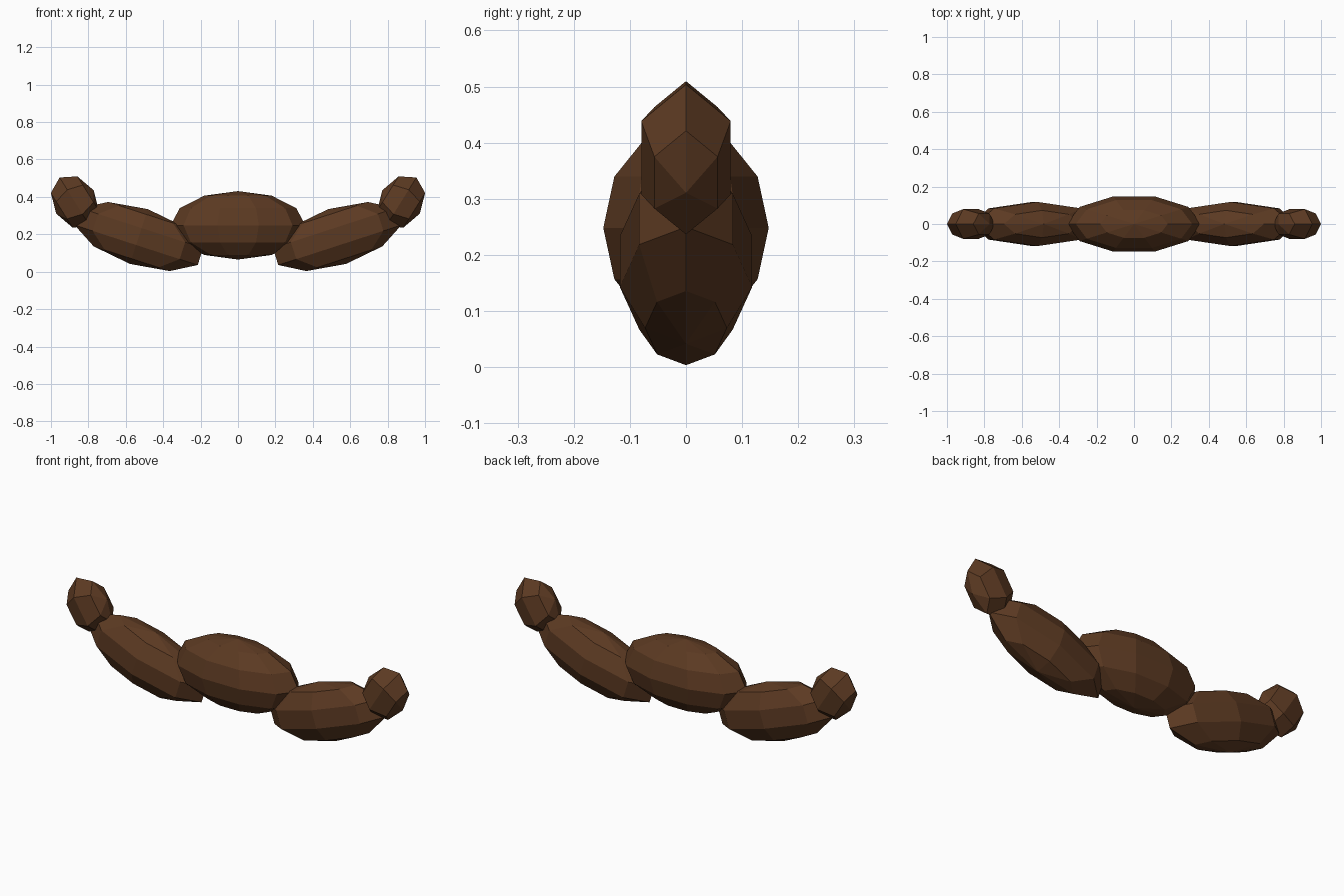
import bpy, bmesh
from math import radians
from mathutils import Matrix

if "Cube" in bpy.data.objects:
    bpy.data.objects.remove(bpy.data.objects["Cube"])

brown = bpy.data.materials.new("dark_brown")
brown.diffuse_color = (0.107, 0.042, 0.016, 1)
brown.use_nodes = True
brown.node_tree.nodes["Principled BSDF"].inputs["Base Color"].default_value = brown.diffuse_color


def lump(name, segments, rings, radii, centre, tilt=0):
    """Flat-shaded low-poly ellipsoid, tilted about y."""
    bm = bmesh.new()
    m = (Matrix.Translation(centre) @ Matrix.Rotation(radians(tilt), 4, 'Y')
         @ Matrix.Diagonal((*radii, 1)) @ Matrix.Rotation(radians(90), 4, 'Z'))
    bmesh.ops.create_uvsphere(bm, u_segments=segments, v_segments=rings,
                              radius=1, matrix=m)
    bmesh.ops.recalc_face_normals(bm, faces=bm.faces)
    mesh = bpy.data.meshes.new(name)
    bm.to_mesh(mesh)
    bm.free()
    mesh.materials.append(brown)
    obj = bpy.data.objects.new(name, mesh)
    bpy.context.collection.objects.link(obj)


# Middle lump
lump("middle", 10, 6, (0.36, 0.155, 0.183), (0, 0, 0.248))

# Drooping side lumps and upturned tips, mirrored left and right
for side, s in (("left", -1), ("right", 1)):
    lump(side + "_wing", 8, 5, (0.364, 0.124, 0.154), (s * 0.53, 0, 0.188), -s * 18)
    lump(side + "_tip", 6, 4, (0.154, 0.092, 0.118), (s * 0.872, 0, 0.373), -s * 58)
